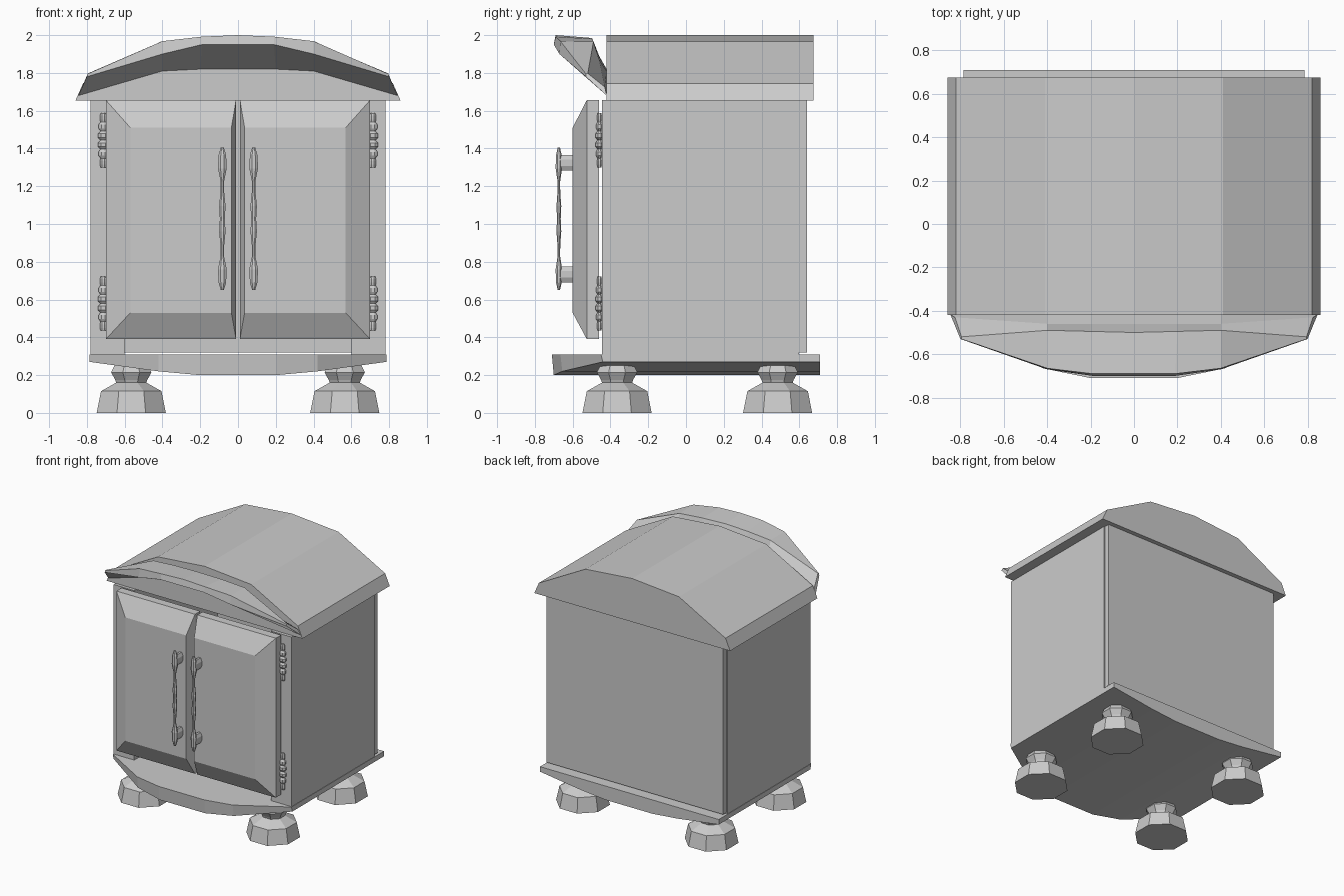
import bpy, bmesh, math

if "Cube" in bpy.data.objects:
    bpy.data.objects.remove(bpy.data.objects["Cube"])


def finish(name, bm):
    bmesh.ops.remove_doubles(bm, verts=bm.verts, dist=0.0005)
    bmesh.ops.recalc_face_normals(bm, faces=bm.faces)
    me = bpy.data.meshes.new(name)
    bm.to_mesh(me)
    bm.free()
    ob = bpy.data.objects.new(name, me)
    bpy.context.collection.objects.link(ob)
    return ob


def loft(name, rings):
    """Skin closed rings of equal length and cap both ends."""
    bm = bmesh.new()
    vs = [[bm.verts.new(p) for p in r] for r in rings]
    n = len(rings[0])
    for a, b in zip(vs, vs[1:]):
        for i in range(n):
            j = (i + 1) % n
            bm.faces.new((a[i], a[j], b[j], b[i]))
    bm.faces.new(vs[0])
    bm.faces.new(vs[-1])
    return finish(name, bm)


def box(name, x, y, z):
    ring = lambda h: [(x[0], y[0], h), (x[1], y[0], h), (x[1], y[1], h), (x[0], y[1], h)]
    return loft(name, [ring(z[0]), ring(z[1])])


def lathe(name, profile, loc, sides=8, sy=1.0):
    """Turned shape from (radius, z) points; radius is measured to the flats."""
    k = 1 / math.cos(math.pi / sides)
    rings = []
    for r, z in profile:
        angs = [(i + 0.5) * math.tau / sides for i in range(sides)]
        rings.append([(loc[0] + r * k * math.cos(a), loc[1] + r * k * sy * math.sin(a), loc[2] + z)
                      for a in angs])
    return loft(name, rings)


def mirrored(half):
    """Stations for x >= 0 expanded to both sides."""
    return [[(-x, y, z) for x, y, z in r] for r in reversed(half[1:])] + half


# Roof: faceted arch extruded front to back
arch = [(0.86, 1.655), (0.82, 1.745), (0.41, 1.965), (0, 2.0)]
arch += [(-x, z) for x, z in reversed(arch[:-1])]
loft("roof", [[(x, y, z) for x, z in arch] for y in (-0.42, 0.675)])

# Curled hood over the doors: rim top, rim front, underside, seam, ridge
hood = [
    [(0, -0.69, 2.0), (0, -0.70, 1.95), (0, -0.42, 1.82), (0, -0.46, 1.89), (0, -0.50, 1.985)],
    [(.19, -0.69, 1.992), (.19, -0.70, 1.95), (.2, -0.42, 1.82), (.2, -0.46, 1.885), (.2, -0.495, 1.98)],
    [(.4, -0.665, 1.968), (.4, -0.67, 1.90), (.4, -0.42, 1.81), (.4, -0.46, 1.87), (.4, -0.49, 1.965)],
    [(.795, -0.53, 1.795), (.80, -0.53, 1.78), (.845, -0.42, 1.68), (.825, -0.43, 1.725), (.795, -0.52, 1.797)],
]
loft("roof_hood", mirrored(hood))

# Cabinet walls and back panel
for s, side in ((-1, "left"), (1, "right")):
    box(side + "_wall", sorted((s * 0.60, s * 0.782)), (-0.445, 0.597), (0.30, 1.656))
box("back_panel", (-0.775, 0.775), (0.597, 0.64), (0.32, 1.656))

# Base plate: bowed front and curved underside
base = []
for x, y, z in ((0.2, -0.71, 0.20), (0.42, -0.665, 0.22), (0.785, -0.45, 0.27)):
    base.append([(x, y, 0.31), (x, y + 0.01, z), (x, 0.71, z), (x, 0.71, 0.31)])
loft("base_plate", [[(-x, y, z) for x, y, z in r] for r in reversed(base)] + base)

# Feet
foot = [(0.183, 0), (0.16, 0.115), (0.08, 0.16), (0.085, 0.175), (0.107, 0.215), (0.09, 0.25)]
for x in (-0.565, 0.565):
    for y, label in ((-0.365, "front"), (0.485, "back")):
        lathe(label + "_foot", foot, (x, y, 0))

bead = []
for i in range(6):
    z = i * 0.048
    r = (0.017, 0.024, 0.028, 0.028, 0.024, 0.017)[i]
    bead += [(0.014, z), (r, z + 0.014), (r, z + 0.034)]
bead.append((0.012, 0.288))
grip = [(0.008, 0), (0.020, 0.04), (0.023, 0.11), (0.009, 0.18), (0.010, 0.24), (0.017, 0.31),
        (0.013, 0.3775)]
grip += [(r, 0.755 - z) for r, z in reversed(grip[:-1])]

for s, side in ((-1, "left"), (1, "right")):
    # Door with bevelled front
    def ring(x0, x1, z0, z1, y):
        return [(s * x0, y, z0), (s * x1, y, z0), (s * x1, y, z1), (s * x0, y, z1)]
    loft(side + "_door", [ring(0.01, 0.70, 0.39, 1.656, -0.46),
                          ring(0.01, 0.70, 0.39, 1.656, -0.525),
                          ring(0.035, 0.57, 0.53, 1.51, -0.60)])
    # Beaded hinges
    for z in (0.435, 1.30):
        lathe(side + "_hinge", bead, (s * 0.714, -0.458, z), 8, 0.75)
    # Handle grip and its two posts
    lathe(side + "_handle", grip, (s * 0.083, -0.673, 0.65), 8, 0.75)
    for z in (0.733, 1.325):
        angs = [(i + 0.5) * math.tau / 8 for i in range(8)]
        loft(side + "_handle_post", [[(s * 0.083 + 0.022 * math.cos(a), y, z + 0.045 * math.sin(a))
                                      for a in angs] for y in (-0.675, -0.595)])
